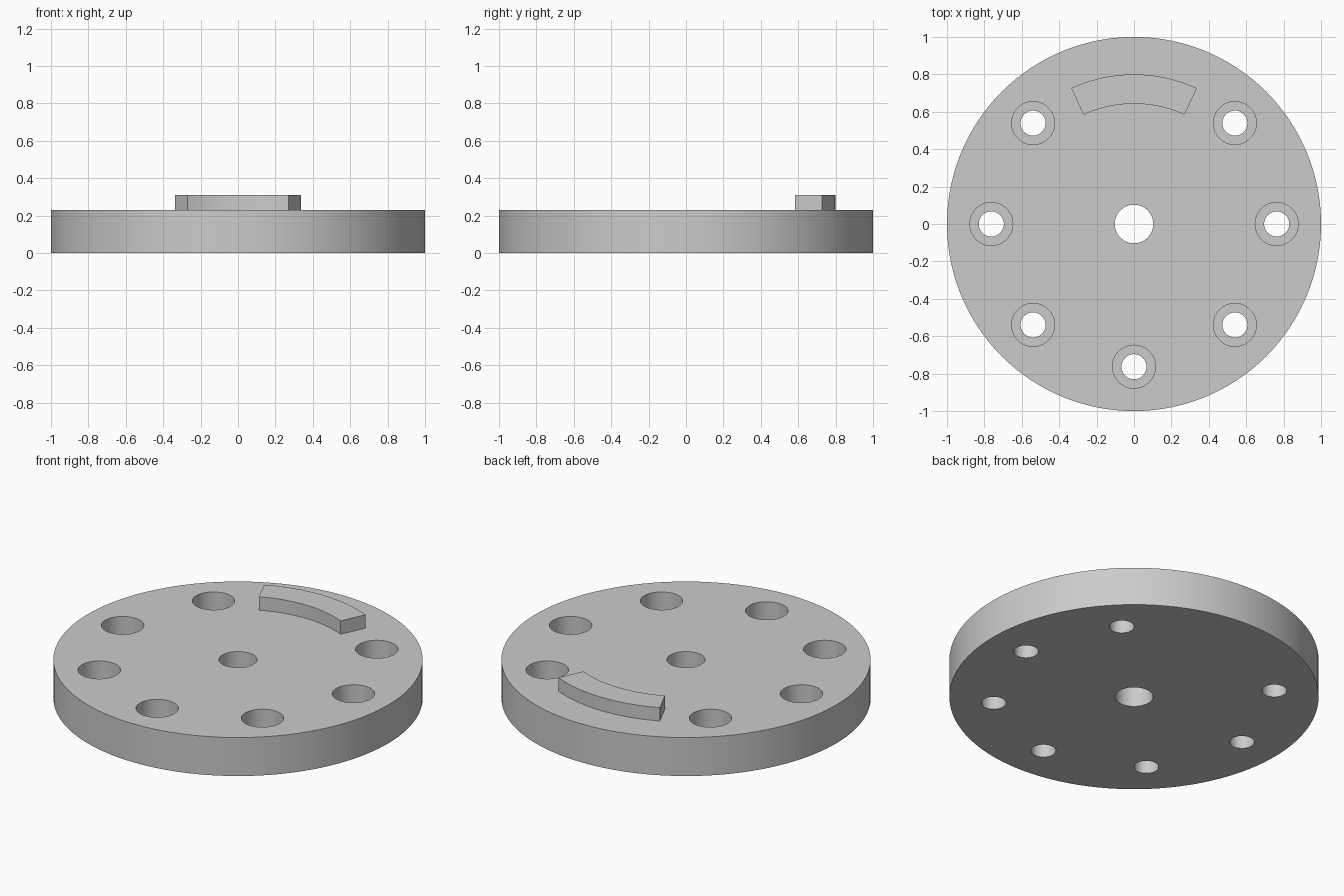
import bpy, bmesh, math

cube = bpy.data.objects.get("Cube")
if cube:
    bpy.data.objects.remove(cube, do_unlink=True)

PLATE_TOP = 0.23
KEY_TOP = 0.31
BOLT_CIRCLE = 0.763
BORE_FLOOR = 0.10

grey = bpy.data.materials.new("plain grey")
grey.use_nodes = True
colour = (0.6, 0.6, 0.6, 1)
grey.diffuse_color = colour
grey.node_tree.nodes["Principled BSDF"].inputs["Base Color"].default_value = colour


def add_turned(bm, profile, cx=0, cy=0, sides=64):
    """Closed solid turned from (radius, z) points listed bottom to top."""
    rings = []
    for r, z in profile:
        angles = [math.tau * i / sides for i in range(sides)]
        rings.append([bm.verts.new((cx + r * math.cos(a), cy + r * math.sin(a), z))
                      for a in angles])
    for low, high in zip(rings, rings[1:]):
        for i in range(sides):
            j = (i + 1) % sides
            bm.faces.new((low[i], low[j], high[j], high[i]))
    bm.faces.new(rings[0][::-1])
    bm.faces.new(rings[-1])


def make_object(name, bm):
    bmesh.ops.recalc_face_normals(bm, faces=bm.faces)
    mesh = bpy.data.meshes.new(name)
    bm.to_mesh(mesh)
    bm.free()
    mesh.materials.append(grey)
    obj = bpy.data.objects.new(name, mesh)
    bpy.context.collection.objects.link(obj)
    return obj


def select_only(obj):
    bpy.ops.object.select_all(action='DESELECT')
    obj.select_set(True)
    bpy.context.view_layer.objects.active = obj


# Round plate
bm = bmesh.new()
add_turned(bm, [(1, 0), (1, PLATE_TOP)], sides=128)
plate = make_object("round_plate", bm)

# Centre hole and seven counterbored bolt holes; the back position is left solid
bm = bmesh.new()
add_turned(bm, [(0.103, -0.1), (0.103, 0.4)])
bolt_profile = [(0.067, -0.1), (0.067, BORE_FLOOR), (0.115, BORE_FLOOR), (0.115, 0.4)]
for i in range(8):
    if i != 2:
        a = math.tau * i / 8
        add_turned(bm, bolt_profile, BOLT_CIRCLE * math.cos(a), BOLT_CIRCLE * math.sin(a))
cutter = make_object("hole_cutter", bm)
cutter.hide_render = True

cut = plate.modifiers.new("holes", 'BOOLEAN')
cut.operation = 'DIFFERENCE'
cut.solver = 'EXACT'
cut.object = cutter
select_only(plate)
bpy.ops.object.modifier_apply(modifier=cut.name)
bpy.data.objects.remove(cutter, do_unlink=True)

# Raised curved key at the back
bm = bmesh.new()
half, steps = math.radians(24.8), 24
angles = [-half + 2 * half * i / steps for i in range(steps + 1)]
outline = [(0.80 * math.sin(a), 0.80 * math.cos(a)) for a in angles]
outline += [(0.643 * math.sin(a), 0.643 * math.cos(a)) for a in reversed(angles)]
base = bm.faces.new([bm.verts.new((x, y, PLATE_TOP)) for x, y in outline])
raised = bmesh.ops.extrude_face_region(bm, geom=[base], use_keep_orig=True)
top = [g for g in raised["geom"] if isinstance(g, bmesh.types.BMVert)]
bmesh.ops.translate(bm, verts=top, vec=(0, 0, KEY_TOP - PLATE_TOP))
key = make_object("curved_key", bm)

for obj in (plate, key):
    select_only(obj)
    bpy.ops.object.shade_smooth_by_angle(angle=math.radians(30))
